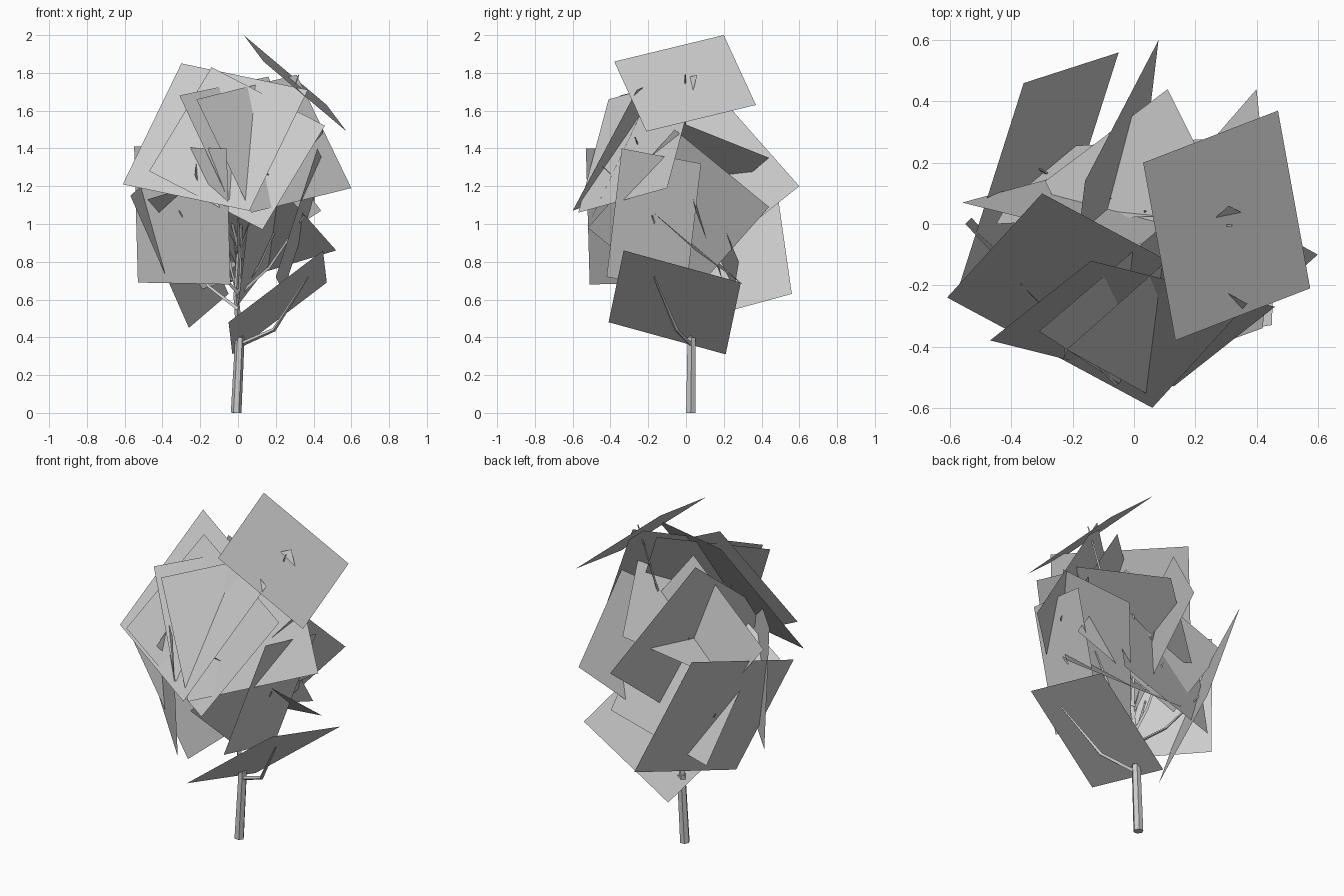
import bpy, bmesh
from math import cos, sin, tau
from mathutils import Vector

if "Cube" in bpy.data.objects:
    bpy.data.objects.remove(bpy.data.objects["Cube"])

def finish(bm, name):
    me = bpy.data.meshes.new(name)
    bm.to_mesh(me)
    bm.free()
    ob = bpy.data.objects.new(name, me)
    bpy.context.collection.objects.link(ob)
    return ob

def tube(name, pts, radii, sides):
    """Tapered low-poly limb through the given points, kept free of twist."""
    bm = bmesh.new()
    pts = [Vector(p) for p in pts]
    rings = []
    base = (pts[-1] - pts[0]).normalized()
    ref = Vector((1, 0, 0)) if abs(base.x) < .6 else Vector((0, 1, 0))
    for i, p in enumerate(pts):
        d = (pts[min(i + 1, len(pts) - 1)] - pts[max(i - 1, 0)]).normalized()
        v = d.cross(ref).normalized()
        u = v.cross(d)
        rings.append([bm.verts.new(p + radii[i] * (u * cos(tau * k / sides) + v * sin(tau * k / sides)))
                      for k in range(sides)])
    for a, b in zip(rings, rings[1:]):
        for k in range(sides):
            n = (k + 1) % sides
            bm.faces.new((a[k], a[n], b[n], b[k]))
    bm.faces.new(rings[0][::-1])
    bm.faces.new(rings[-1])
    return finish(bm, name)

def leaf_card(i, p, q, r):
    """Flat square of foliage from one corner and its two neighbours."""
    p, q, r = Vector(p), Vector(q), Vector(r)
    bm = bmesh.new()
    bm.faces.new([bm.verts.new(v) for v in (p, q, q + r - p, r)])
    finish(bm, f"leaf_card_{i}")
    return (q + r) / 2

# Trunk and leader
tube("trunk", [(-.01, .025, 0), (.01, .03, .40)], [.028, .025], 6)
tube("leader", [(.01, .03, .38), (-.01, 0, .62), (.01, -.03, .95), (0, -.03, 1.35)],
     [.018, .014, .010, .005], 4)

# Foliage cards
cards = [
    ((.03, .20, 2.0), (.47, .37, 1.63), (.135, -.38, 1.86)),     # top right
    ((.45, -.33, .86), (.47, .29, .69), (-.05, -.41, .48)),      # low right
    ((-.30, .10, 1.85), (-.61, -.24, 1.21), (.37, -.26, 1.71)),  # upper front left
    ((-.14, -.12, 1.83), (-.47, -.38, 1.28), (.46, -.27, 1.52)), # upper front
    ((.60, -.10, 1.19), (.07, -.57, 1.06), (.31, .06, 1.79)),    # upper front right
    ((-.31, -.35, 1.68), (.16, .05, 1.78), (-.05, -.52, 1.13)),  # front fin
    ((-.36, .46, 1.33), (-.05, .56, .63), (-.57, -.20, 1.15)),   # left low
    ((-.55, 0, 1.41), (-.53, .02, .69), (-.06, -.53, 1.40)),     # front left
    ((.52, .05, .86), (-.08, .30, .68), (.12, -.45, 1.31)),      # inner right
    ((.08, .60, 1.20), (-.16, .14, 1.72), (.01, .02, .74)),      # back fin
    ((.40, .44, 1.09), (0, -.02, .57), (.45, -.06, 1.50)),       # back right
    ((-.56, .07, 1.31), (0, -.07, 1.67), (-.12, .19, .71)),      # back left
    ((.42, -.34, 1.40), (.20, -.42, .72), (.46, .08, 1.32)),     # right
    ((-.31, .25, .62), (.30, .28, .80), (-.45, 0, 1.20)),        # inner low
    ((.11, .44, 1.35), (.36, -.06, 1.55), (-.29, .14, 1.10)),    # inner back
]
centres = [leaf_card(i, *c) for i, c in enumerate(cards)]

# Branches: bent thin limbs whose tips pierce the cards
tube("branch_low", [(.01, .03, .36), (.19, -.05, .44), (.37, -.17, .72)], [.013, .011, .005], 4)
for i, c in enumerate(centres):
    if i == 1:
        continue
    z = .5 + .5 * max(0, min(1, (c.z - .8) / .9))
    start = Vector((0, -.01, z))
    mid = start.lerp(c, .5) - Vector((0, 0, .05))
    tip = start.lerp(c, 1.06)
    tube(f"branch_{i}", [start, mid, tip], [.010, .008, .004], 3)
